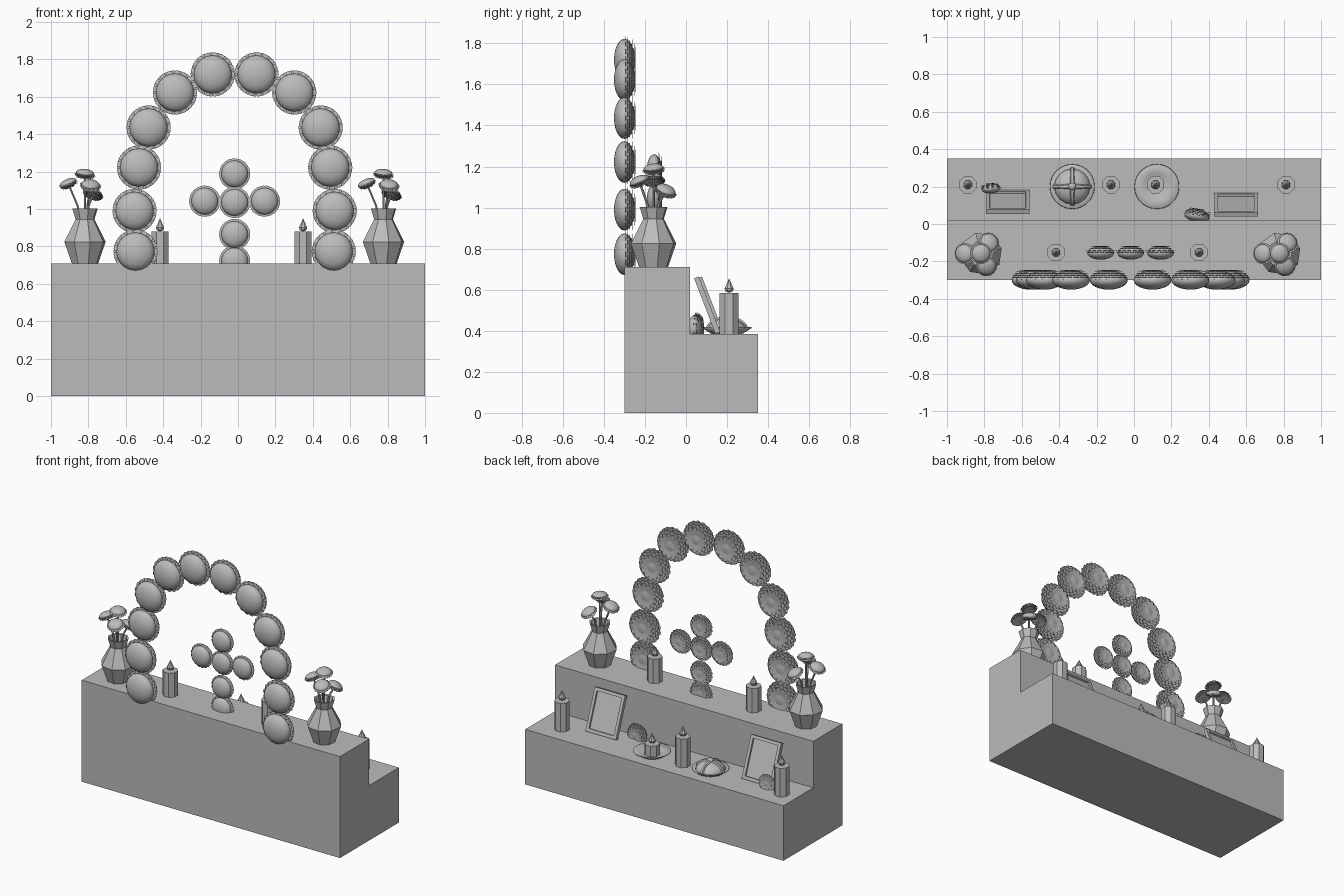
import bpy, bmesh, math
from mathutils import Matrix, Vector

if "Cube" in bpy.data.objects:
    bpy.data.objects.remove(bpy.data.objects["Cube"])

grey = bpy.data.materials.new("plain grey")
grey.diffuse_color = (0.5, 0.5, 0.5, 1)
grey.use_nodes = True
grey.node_tree.nodes["Principled BSDF"].inputs["Base Color"].default_value = grey.diffuse_color

STEP, LOW = 0.71, 0.385      # heights of the two shelves
MID = -0.018                 # centre line of arch and cross


def to_mesh(bm, name):
    me = bpy.data.meshes.new(name)
    bm.to_mesh(me)
    bm.free()
    me.materials.append(grey)
    return me


def place(me, name, loc=(0, 0, 0), rot=(0, 0, 0), scale=1.0):
    ob = bpy.data.objects.new(name, me)
    bpy.context.collection.objects.link(ob)
    ob.location, ob.rotation_euler, ob.scale = loc, rot, (scale,) * 3
    return ob


def lathe(bm, profile, n, turn=0.0, smooth=False):
    """Revolve (radius, z) points around z with n sides."""
    rings = []
    for r, z in profile:
        if r == 0:
            rings.append([bm.verts.new((0, 0, z))] * n)
        else:
            rings.append([bm.verts.new((r * math.cos(turn + math.tau * i / n),
                                        r * math.sin(turn + math.tau * i / n), z)) for i in range(n)])
    for a, b in zip(rings, rings[1:]):
        for i in range(n):
            j = (i + 1) % n
            f = bm.faces.new(list(dict.fromkeys((a[i], a[j], b[j], b[i]))))
            f.smooth = smooth


def flower_mesh():
    """Lens-shaped core of outer radius 1 with flat petal layers on the +z side."""
    bm = bmesh.new()
    geo = bmesh.ops.create_uvsphere(bm, u_segments=20, v_segments=12, radius=1)
    bmesh.ops.scale(bm, vec=(0.86, 0.86, 0.43), verts=geo["verts"])
    for f in bm.faces:
        f.smooth = True
    outline = [(0.0, 0.05), (0.55, 0.14), (0.85, 0.13), (1.0, 0.05)]
    layers = [(0.02, 1.0), (0.11, 1.0), (0.2, 0.96), (0.29, 0.88), (0.38, 0.76), (0.42, 0.6)]
    for k, (z, rad) in enumerate(layers):
        n = 17 if k < 4 else 13
        for i in range(n):
            spin = Matrix.Rotation(math.tau * (i + 0.5 * (k % 2)) / n, 4, 'Z')
            pts = [(rad - 0.32 + 0.32 * t, w, z + 0.04 * t) for t, w in outline]
            loop = pts + [(x, -w, h) for x, w, h in reversed(pts)]
            bm.faces.new([bm.verts.new(spin @ Vector(p)) for p in loop])
    return to_mesh(bm, "flower")


def candle_mesh(height, radius=0.05):
    """Eight-sided candle with a pointed flame."""
    bm = bmesh.new()
    t = math.pi / 8
    lathe(bm, [(0, 0), (radius, 0), (radius, height), (0, height)], 8, t)
    h = height
    lathe(bm, [(0, h), (0.02, h + 0.008), (0.024, h + 0.022), (0.012, h + 0.045), (0, h + 0.072)], 8, t)
    return to_mesh(bm, "candle")


def rod(name, a, b, r):
    a, b = Vector(a), Vector(b)
    bm = bmesh.new()
    lathe(bm, [(0, 0), (r, 0), (r, (b - a).length), (0, (b - a).length)], 6)
    return place(to_mesh(bm, name), name, a, (b - a).to_track_quat('Z', 'Y').to_euler())


# stepped altar block: side profile extruded along x
bm = bmesh.new()
side = [(-0.3, 0), (0.35, 0), (0.35, LOW), (0.02, LOW), (0.02, STEP), (-0.3, STEP)]
face = bm.faces.new([bm.verts.new((-1, y, z)) for y, z in side])
ext = bmesh.ops.extrude_face_region(bm, geom=[face])
bmesh.ops.translate(bm, vec=(2, 0, 0), verts=[v for v in ext["geom"] if isinstance(v, bmesh.types.BMVert)])
bmesh.ops.recalc_face_normals(bm, faces=bm.faces)
place(to_mesh(bm, "altar_steps"), "altar_steps")

# flower arch, mirrored about the centre line
flower = flower_mesh()
FACE = -math.pi / 2          # turns the petal side towards +y
half_arch = [(0.53, 0.773), (0.535, 0.99), (0.511, 1.222), (0.46, 1.436), (0.319, 1.623), (0.117, 1.72)]
for x, z in half_arch:
    for s in (-1, 1):
        place(flower, "arch_flower", (MID + s * x, -0.3, z), (FACE, 0, 0), 0.118)

# flower cross
for x, z in [(0, 1.188), (-0.16, 1.042), (0, 1.035), (0.16, 1.042), (0, 0.864), (0, 0.722)]:
    place(flower, "cross_flower", (MID + x, -0.155, z), (FACE, 0, 0), 0.083)

# vases with stems and drooping heads
bm = bmesh.new()
lathe(bm, [(0, 0), (0.073, 0), (0.114, 0.115), (0.052, 0.235), (0.07, 0.293), (0.058, 0.29),
           (0.042, 0.235), (0, 0.2)], 8, 0.25)
vase = to_mesh(bm, "vase")
heads = [(-0.09, 0.0, 1.137, 0.0, -0.4), (0.0, 0.0, 1.19, 0.1, 0.1),
         (0.03, -0.07, 1.13, 0.4, 0.1), (0.045, 0.06, 1.085, -0.35, 0.35)]
for vx in (-0.818, 0.778):
    vy = -0.158
    place(vase, "vase", (vx, vy, STEP))
    for dx, dy, z, rx, ry in heads:
        head = Vector((vx + dx, vy + dy, z))
        bend = Vector((vx + 0.45 * dx, vy + 0.45 * dy, 1.02))
        rod("stem_lower", (vx + 0.2 * dx, vy + 0.2 * dy, 0.92), bend, 0.006)
        rod("stem_upper", bend, head, 0.006)
        place(flower, "vase_flower", head, (math.pi + rx, ry, 0), 0.057)

# candles
tall, medium, short = candle_mesh(0.2), candle_mesh(0.17), candle_mesh(0.075)
for x in (-0.888, -0.123, 0.813):
    place(tall, "tall_candle", (x, 0.21, LOW))
for x in (-0.417, 0.348):
    place(medium, "shelf_candle", (x, -0.152, STEP))
place(short, "plate_candle", (0.115, 0.21, LOW + 0.012))

# plates
bm = bmesh.new()
lathe(bm, [(0, 0), (0.075, 0), (0.12, 0.028), (0.118, 0.034), (0.073, 0.01), (0, 0.01)], 28, smooth=True)
plate = to_mesh(bm, "plate")
BREAD_X = -0.33
for x in (BREAD_X, 0.122):
    place(plate, "plate", (x, 0.2, LOW))
    bpy.context.view_layer.update()

# round bread with crossed ridges and a knob
bm = bmesh.new()
R, H = 0.098, 0.065
dome = [(R * math.cos(a), H * math.sin(a)) for a in (0, 0.3, 0.6, 0.9, 1.2)]
lathe(bm, [(0, 0)] + dome + [(0, H)], 16, smooth=True)
place(to_mesh(bm, "bread"), "bread", (BREAD_X, 0.2, LOW + 0.012))
bm = bmesh.new()
for k in range(4):
    spin = Matrix.Rotation(k * math.pi / 2, 4, 'Z')
    rows = []
    for i in range(7):
        a = 0.1 + i * 0.23
        w = 0.009 + 0.005 * abs(math.cos(2 * a))
        r, z = R * math.cos(a), H * math.sin(a)
        rows.append([bm.verts.new(spin @ Vector(p)) for p in
                     ((r, -w, z), (r * 1.05, -w * 0.6, z + 0.009), (r * 1.05, w * 0.6, z + 0.009), (r, w, z))])
    for a, b in zip(rows, rows[1:]):
        for i in range(3):
            bm.faces.new((a[i], a[i + 1], b[i + 1], b[i]))
    bm.faces.new(rows[0][::-1])
bmesh.ops.create_uvsphere(bm, u_segments=10, v_segments=6, radius=0.022,
                          matrix=Matrix.Translation((0, 0, H)))
place(to_mesh(bm, "bread_ridges"), "bread_ridges", (BREAD_X, 0.2, LOW + 0.012))

# leaning picture frames with a sunken picture panel
bm = bmesh.new()
bmesh.ops.create_cube(bm, size=1, matrix=Matrix.Translation((0, 0, 0.145)) @ Matrix.Diagonal((0.235, 0.025, 0.29, 1)))
front = max(bm.faces, key=lambda f: f.calc_center_median().y)
bmesh.ops.inset_region(bm, faces=[front], thickness=0.03)
inner = bmesh.ops.inset_region(bm, faces=[front], thickness=0.001)
bmesh.ops.translate(bm, vec=(0, -0.012, 0), verts=front.verts)
frame = to_mesh(bm, "picture_frame")
for x, y in ((-0.675, 0.17), (0.545, 0.155)):
    place(frame, "picture_frame", (x, y, LOW + 0.004), (math.radians(21), 0, 0))

# loose flowers on the lower step
place(flower, "loose_flower", (0.337, 0.045, 0.41), (FACE, 0, -0.16), 0.08)
place(flower, "loose_flower", (-0.765, 0.19, 0.425), (FACE, 0, 0.1), 0.06)
